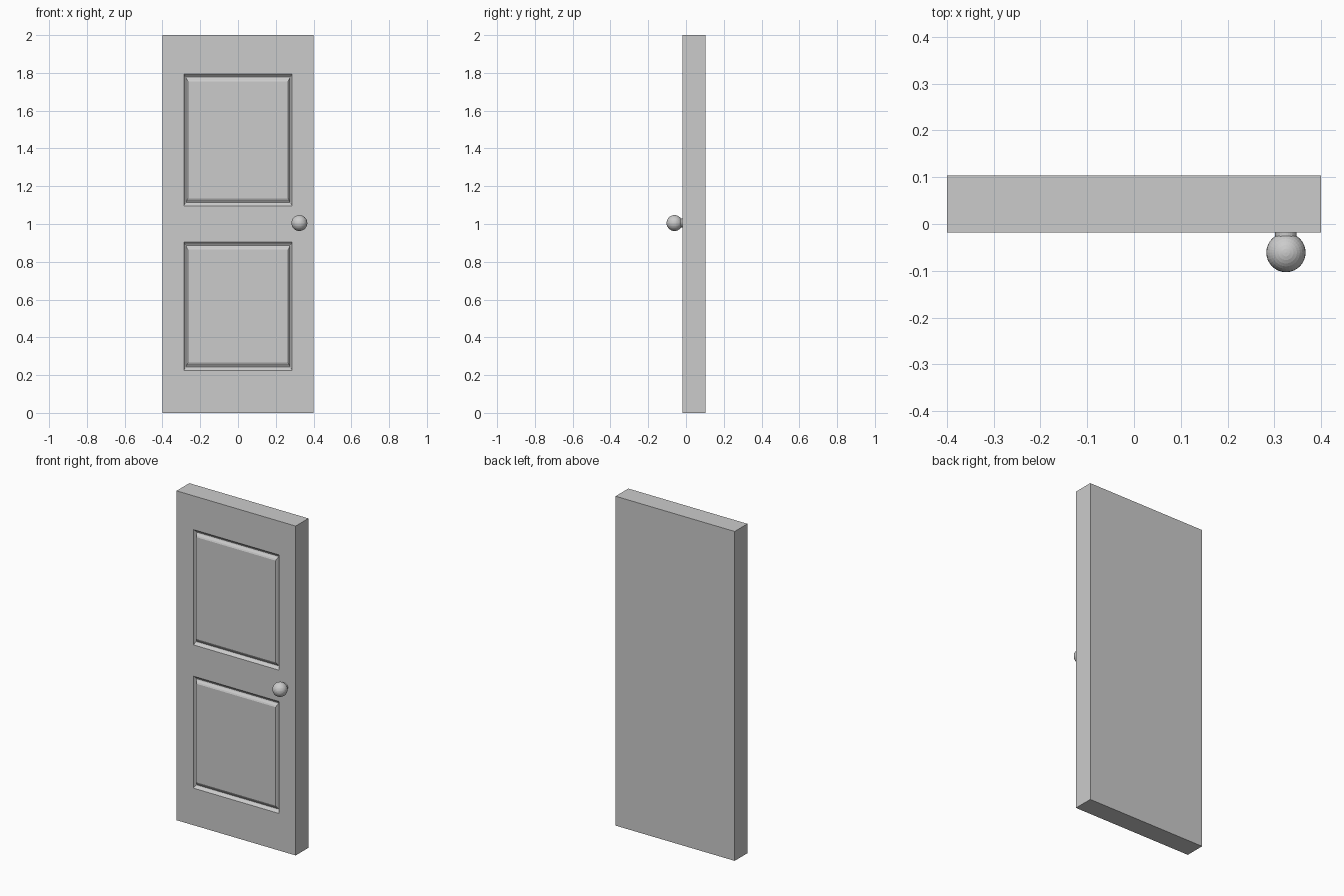
import bpy, bmesh, math
from mathutils import Matrix, Vector

if "Cube" in bpy.data.objects:
    bpy.data.objects.remove(bpy.data.objects["Cube"])

FRONT, BACK = -0.018, 0.104
bm = bmesh.new()


def face(points):
    return bm.faces.new([bm.verts.new(p) for p in points])


def ring(x, z0, z1, y):
    return [(-x, y, z0), (x, y, z0), (x, y, z1), (-x, y, z1)]


# Front of the slab: a grid of stiles and rails around two panel cells
xs = [-0.4, -0.287, 0.287, 0.4]
zs = [0, 0.225, 0.905, 1.095, 1.795, 2]
# Moulded groove profile: inset in x, inset in z, depth
groove = [(0, 0, 0), (0.003, 0.007, 0.007), (0.007, 0.013, 0.013), (0.011, 0.018, 0.015),
          (0.014, 0.025, 0.011), (0.018, 0.033, 0.004), (0.022, 0.041, 0.0)]
for i in range(3):
    for j in range(5):
        x0, x1, z0, z1 = xs[i], xs[i + 1], zs[j], zs[j + 1]
        if i == 1 and j in (1, 3):
            rings = [ring(x1 - a, z0 + b, z1 - b, FRONT + d) for a, b, d in groove]
            for outer, inner in zip(rings, rings[1:]):
                for k in range(4):
                    n = (k + 1) % 4
                    face([outer[k], outer[n], inner[n], inner[k]])
            face(rings[-1])
        else:
            face([(x0, FRONT, z0), (x1, FRONT, z0), (x1, FRONT, z1), (x0, FRONT, z1)])
bmesh.ops.remove_doubles(bm, verts=bm.verts, dist=1e-5)

# Sides and back of the slab
rim = [e for e in bm.edges if e.is_boundary]
ext = bmesh.ops.extrude_edge_only(bm, edges=rim)["geom"]
for v in ext:
    if isinstance(v, bmesh.types.BMVert):
        v.co.y = BACK
bmesh.ops.holes_fill(bm, edges=[e for e in bm.edges if e.is_boundary])
bmesh.ops.recalc_face_normals(bm, faces=bm.faces)
mesh = bpy.data.meshes.new("door_slab")
bm.to_mesh(mesh)
bm.free()
bpy.context.collection.objects.link(bpy.data.objects.new("door_slab", mesh))

# Round knob and its short neck
knob_at = Vector((0.325, -0.061, 1.005))
bpy.ops.mesh.primitive_uv_sphere_add(segments=32, ring_count=16, radius=0.042, location=knob_at)
bpy.context.object.name = "door_knob"
bpy.ops.mesh.primitive_cylinder_add(vertices=32, radius=0.023, depth=0.04,
                                    location=(0.325, -0.022, 1.005),
                                    rotation=(math.pi / 2, 0, 0))
bpy.context.object.name = "knob_neck"
